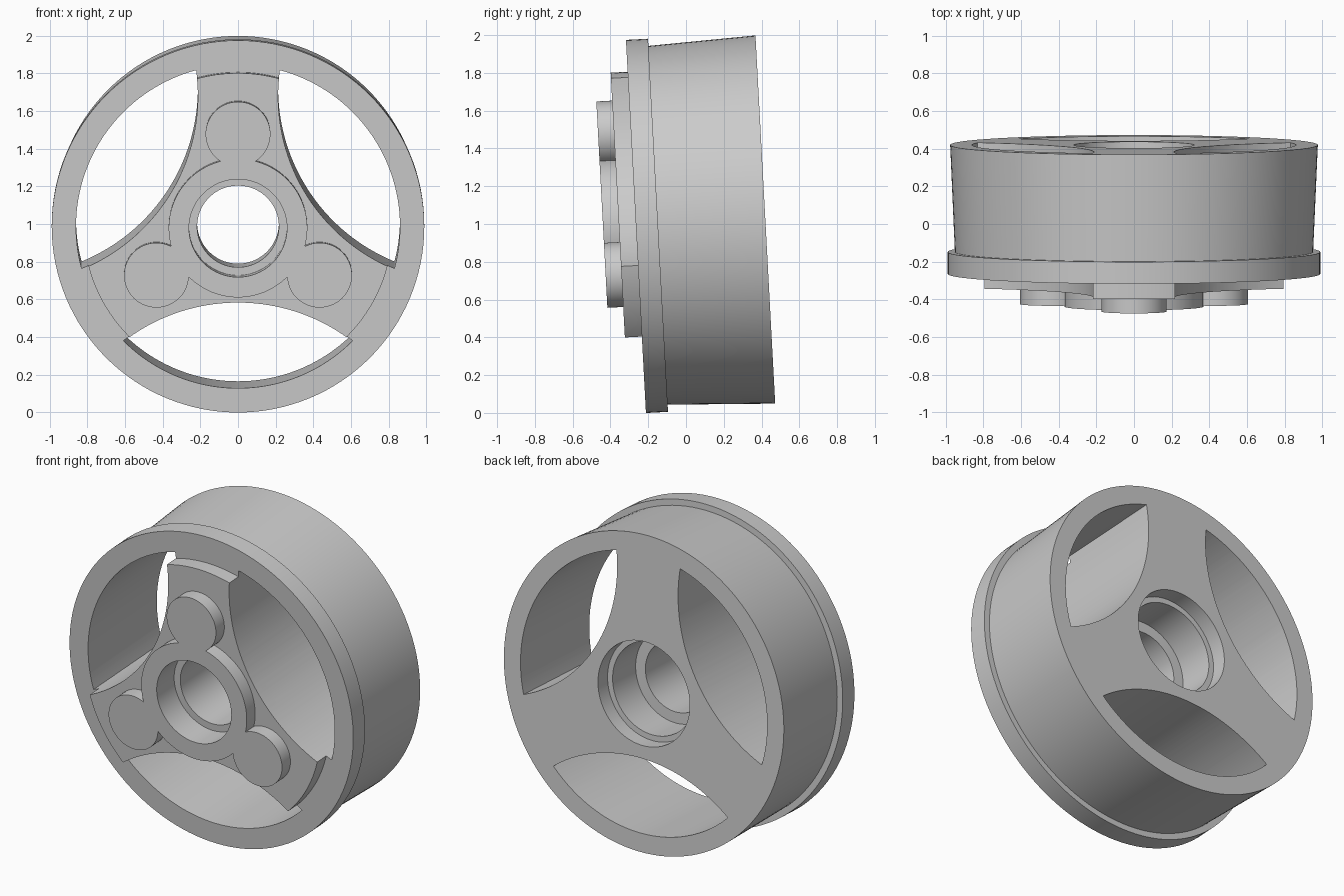
import bpy
import bmesh
from math import sin, cos, pi, radians, asin, sqrt
from mathutils import Matrix

cube = bpy.data.objects.get("Cube")
if cube:
    bpy.data.objects.remove(cube, do_unlink=True)

# Wheel axis is local y, leaning back slightly
TILT = Matrix.Translation((0, -0.265, 0.987)) @ Matrix.Rotation(radians(3.07), 4, 'X')
SEGMENTS = 128

grey = bpy.data.materials.new("plain_grey")
grey.use_nodes = True
colour = (0.6, 0.6, 0.6, 1)
grey.diffuse_color = colour
grey.node_tree.nodes["Principled BSDF"].inputs["Base Color"].default_value = colour


def make_object(name, bm):
    bmesh.ops.recalc_face_normals(bm, faces=bm.faces[:])
    mesh = bpy.data.meshes.new(name)
    bm.to_mesh(mesh)
    bm.free()
    mesh.materials.append(grey)
    obj = bpy.data.objects.new(name, mesh)
    obj.matrix_world = TILT
    bpy.context.collection.objects.link(obj)
    return obj


def lathe(name, profile):
    """Revolve a closed (radius, depth) profile about local y."""
    bm = bmesh.new()
    rings = []
    for i in range(SEGMENTS):
        a = 2 * pi * i / SEGMENTS
        rings.append([bm.verts.new((r * sin(a), y, r * cos(a))) for r, y in profile])
    n = len(profile)
    for i in range(SEGMENTS):
        p, q = rings[i], rings[(i + 1) % SEGMENTS]
        for k in range(n):
            m = (k + 1) % n
            bm.faces.new((p[k], p[m], q[m], q[k]))
    return make_object(name, bm)


def add_prism(bm, outline, y0, y1):
    """Extrude an (x, z) outline along local y."""
    a = [bm.verts.new((x, y0, z)) for x, z in outline]
    b = [bm.verts.new((x, y1, z)) for x, z in outline]
    bm.faces.new(a)
    bm.faces.new(b[::-1])
    for i in range(len(a)):
        j = (i + 1) % len(a)
        bm.faces.new((a[i], a[j], b[j], b[i]))


def turned(points, angle):
    c, s = cos(angle), sin(angle)
    return [(x * c + z * s, z * c - x * s) for x, z in points]


def combine(target, tool, operation):
    mod = target.modifiers.new("combine", 'BOOLEAN')
    mod.operation = operation
    mod.solver = 'EXACT'
    mod.object = tool
    bpy.context.view_layer.update()
    bpy.context.view_layer.objects.active = target
    bpy.ops.object.modifier_apply(modifier=mod.name)


# Flanged, tapered body with a stepped centre bore
body = lathe("wheel_body", [
    (0.217, 0), (0.989, 0), (0.989, 0.117), (0.951, 0.117), (0.976, 0.686),
    (0.32, 0.686), (0.32, 0.59), (0.285, 0.59), (0.285, 0.36), (0.217, 0.36)])

# Raised three-armed plate and hub ring
plate = lathe("spoke_plate", [(0.26, -0.09), (0.82, -0.09), (0.82, 0), (0.26, 0)])
hub = lathe("hub_ring", [(0.26, -0.174), (0.368, -0.174), (0.368, -0.09), (0.26, -0.09)])

# Window outline: rim arc closed by a large arc bulging towards the hub
RIM, ARC, DIST = 0.86, 0.995, 1.395
corner_z = (DIST ** 2 + RIM ** 2 - ARC ** 2) / (2 * DIST)
corner_x = sqrt(RIM ** 2 - corner_z ** 2)
rim_angle, arc_angle = asin(corner_x / RIM), asin(corner_x / ARC)
STEPS = 40
window = []
for i in range(STEPS):
    a = rim_angle * (2 * i / STEPS - 1)
    window.append((RIM * sin(a), RIM * cos(a)))
for i in range(STEPS):
    a = arc_angle * (1 - 2 * i / STEPS)
    window.append((ARC * sin(a), DIST - ARC * cos(a)))

bm = bmesh.new()
for k in range(3):
    add_prism(bm, turned(window, pi + k * 2 * pi / 3), -0.4, 1.0)
cutter = make_object("window_cutter", bm)
cutter.hide_render = True
for part in (body, plate):
    combine(part, cutter, 'DIFFERENCE')
bpy.data.objects.remove(cutter, do_unlink=True)

# Three round bosses merged into the hub ring
bm = bmesh.new()
for k in range(3):
    disc = [(0.172 * sin(2 * pi * i / 64), 0.5 + 0.172 * cos(2 * pi * i / 64)) for i in range(64)]
    add_prism(bm, turned(disc, k * 2 * pi / 3), -0.174, -0.09)
bosses = make_object("bosses", bm)
combine(hub, bosses, 'UNION')
bpy.data.objects.remove(bosses, do_unlink=True)
hub.name = "hub_ring_with_bosses"

# Smooth curved walls, keep crisp edges
bpy.ops.object.select_all(action='DESELECT')
for part in (body, plate, hub):
    part.select_set(True)
bpy.context.view_layer.objects.active = body
bpy.ops.object.shade_smooth_by_angle(angle=radians(30))
